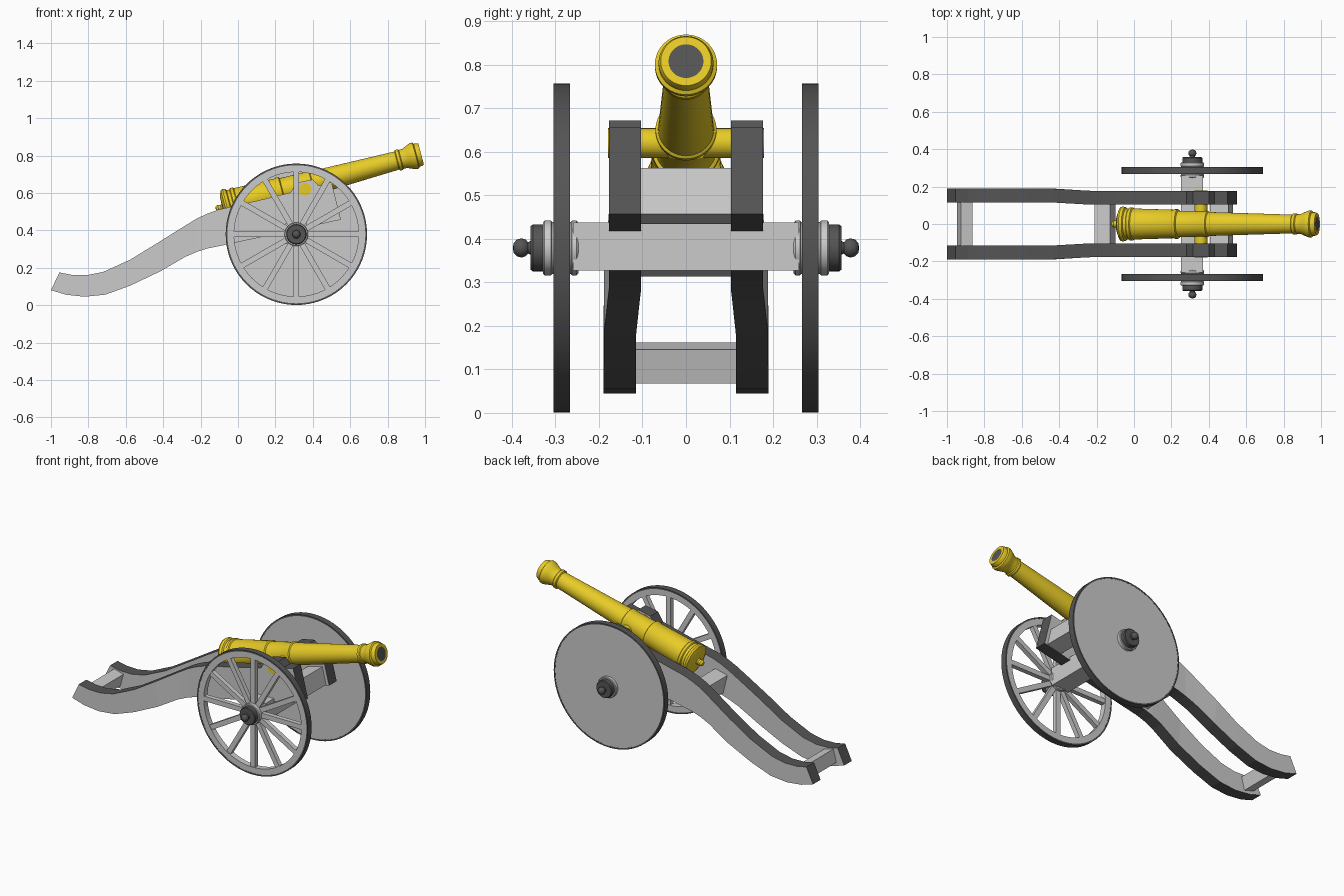
import bpy, bmesh, math
from mathutils import Vector, Matrix

if "Cube" in bpy.data.objects:
    bpy.data.objects.remove(bpy.data.objects["Cube"])


def material(name, col):
    m = bpy.data.materials.new(name)
    m.diffuse_color = (*col, 1)
    m.use_nodes = True
    m.node_tree.nodes["Principled BSDF"].inputs["Base Color"].default_value = m.diffuse_color
    return m


BRASS = material("brass", (0.8, 0.6, 0.02))
IRON = material("iron", (0.09, 0.09, 0.09))


def finish(name, bm, mat=None, smooth=True):
    bmesh.ops.recalc_face_normals(bm, faces=bm.faces)
    me = bpy.data.meshes.new(name)
    bm.to_mesh(me)
    bm.free()
    ob = bpy.data.objects.new(name, me)
    bpy.context.collection.objects.link(ob)
    if mat:
        me.materials.append(mat)
    if smooth:
        bpy.ops.object.select_all(action='DESELECT')
        ob.select_set(True)
        bpy.context.view_layer.objects.active = ob
        bpy.ops.object.shade_smooth_by_angle(angle=math.radians(35))
    return ob


def lathe(name, profile, origin, axis, mat=None, n=48, closed=False):
    """Revolve (radius, distance) points about an axis."""
    bm = bmesh.new()
    rot = Vector(axis).to_track_quat('Z', 'Y').to_matrix().to_4x4()
    mtx = Matrix.Translation(origin) @ rot
    rings = []
    for r, d in profile:
        if r == 0:
            rings.append([bm.verts.new(mtx @ Vector((0, 0, d)))] * n)
        else:
            rings.append([bm.verts.new(mtx @ Vector((r * math.cos(2 * math.pi * i / n),
                                                     r * math.sin(2 * math.pi * i / n), d)))
                          for i in range(n)])
    pairs = list(zip(rings, rings[1:])) + ([(rings[-1], rings[0])] if closed else [])
    for a, b in pairs:
        for i in range(n):
            j = (i + 1) % n
            vs = list(dict.fromkeys((a[i], a[j], b[j], b[i])))
            bm.faces.new(vs)
    return finish(name, bm, mat)


def box(name, centre, size, tilt=0):
    bm = bmesh.new()
    bmesh.ops.create_cube(bm, size=1, matrix=Matrix.Translation(centre)
                          @ Matrix.Rotation(-tilt, 4, 'Y') @ Matrix.Diagonal((*size, 1)))
    return finish(name, bm, smooth=False)


# barrel, turned around its tilted axis from breech knob to muzzle
A = math.radians(15)
AXIS = Vector((math.cos(A), 0, math.sin(A)))
MUZZLE = Vector((0.979, 0, 0.808))
lathe("barrel", [
    (0, -1.137), (0.013, -1.134), (0.02, -1.122), (0.015, -1.108), (0.02, -1.1),
    (0.06, -1.098), (0.078, -1.09), (0.09, -1.085), (0.094, -1.075), (0.09, -1.06),
    (0.082, -1.055), (0.082, -1.04), (0.088, -1.035), (0.088, -1.02), (0.083, -1.015),
    (0.076, -0.79), (0.079, -0.785), (0.079, -0.77), (0.071, -0.765),
    (0.067, -0.625), (0.07, -0.62), (0.07, -0.605), (0.064, -0.6),
    (0.05, -0.135), (0.057, -0.13), (0.057, -0.115), (0.052, -0.11), (0.053, -0.09),
    (0.06, -0.075), (0.068, -0.055), (0.0715, -0.045), (0.0715, -0.03),
    (0.063, -0.025), (0.063, -0.012), (0.058, 0), (0.04, 0)], MUZZLE, AXIS, BRASS)
lathe("bore", [(0.04, 0), (0, 0)], MUZZLE, AXIS, IRON)
lathe("trunnions", [(0, -0.179), (0.034, -0.179), (0.034, 0.179), (0, 0.179)],
      (0.358, 0, 0.62), (0, 1, 0), BRASS, 32)

# carriage cheeks: stations of (top x, top z, bottom x, bottom z)
STATIONS = [
    (-0.955, 0.175, -1.0, 0.08), (-0.89, 0.162, -0.92, 0.056), (-0.81, 0.16, -0.82, 0.045),
    (-0.72, 0.178, -0.71, 0.056), (-0.577, 0.243, -0.577, 0.104),
    (-0.43, 0.333, -0.417, 0.18), (-0.283, 0.425, -0.283, 0.258),
    (-0.22, 0.463, -0.22, 0.285), (-0.165, 0.489, -0.165, 0.303),
    (-0.107, 0.51, -0.08, 0.32), (0.13, 0.565, 0.13, 0.365), (0.28, 0.602, 0.28, 0.398),
    (0.315, 0.655, 0.315, 0.406), (0.40, 0.672, 0.40, 0.424),
    (0.43, 0.64, 0.43, 0.431), (0.50, 0.657, 0.55, 0.457)]


def inner_y(x):
    t = min(max((x + 0.43) / 0.2, 0), 1)
    return 0.115 - 0.012 * t


def cheek_part(name, side, straps):
    bm = bmesh.new()
    rows = []
    for xt, zt, xb, zb in STATIONS:
        yi = inner_y((xt + xb) / 2)
        yo = yi + 0.074
        rows.append([bm.verts.new(p) for p in (
            (xt, side * yi, zt), (xt, side * yo, zt), (xb, side * yo, zb), (xb, side * yi, zb))])
    for a, b in zip(rows, rows[1:]):
        for k in ((0, 2) if straps else (1, 3)):
            m = (k + 1) % 4
            bm.faces.new((a[k], a[m], b[m], b[k]))
    if straps:
        bm.faces.new(rows[0])
        bm.faces.new(rows[-1])
    # orient faces outward explicitly, since each shell is open
    bm.normal_update()
    mid = side * 0.146
    for f in bm.faces:
        c = f.calc_center_median()
        if straps:
            near = min(STATIONS, key=lambda s: abs((s[0] + s[2]) / 2 - c.x))
            out = Vector((0, 0, c.z - (near[1] + near[3]) / 2))
            if len(f.verts) == 4 and abs(f.normal.x) > 0.85:
                out = Vector((c.x, 0, 0))
        else:
            out = Vector((0, c.y - mid, 0))
        if f.normal.dot(out) < 0:
            f.normal_flip()
    me = bpy.data.meshes.new(name)
    bm.to_mesh(me)
    bm.free()
    ob = bpy.data.objects.new(name, me)
    bpy.context.collection.objects.link(ob)
    if straps:
        me.materials.append(IRON)


for side, tag in ((-1, "front"), (1, "back")):
    cheek_part("cheek_" + tag, side, False)
    cheek_part("cheek_straps_" + tag, side, True)

# cross pieces between the cheeks and the axle
TILT = math.radians(13.5)
box("front_transom", (0.468, 0, 0.498), (0.1, 0.21, 0.108), TILT)
box("middle_transom", (-0.155, 0, 0.382), (0.085, 0.21, 0.12), TILT)
box("tail_transom", (-0.905, 0, 0.115), (0.065, 0.235, 0.08), math.radians(-15))
box("axle", (0.31, 0, 0.382), (0.118, 0.52, 0.11))

# wheels: spoked at the front, solid disc at the back
R = 0.378
for side, tag in ((-1, "front"), (1, "back")):
    hub = (0.312, 0, R + 0.001)
    out = (0, side, 0)
    c = Vector((0.312, side * 0.286, R + 0.001))
    lathe("tyre_" + tag, [(0.369, 0.267), (R, 0.267), (R, 0.305), (0.369, 0.305)],
          hub, out, IRON, 72, True)
    if side < 0:
        lathe("rim_front", [(0.333, 0.268), (0.37, 0.268), (0.37, 0.304), (0.333, 0.304)],
              hub, out, None, 72, True)
        bm = bmesh.new()
        for i in range(12):
            m = (Matrix.Translation(c) @ Matrix.Rotation(i * math.pi / 6, 4, 'Y')
                 @ Matrix.Translation((0, 0, 0.19)) @ Matrix.Diagonal((0.03, 0.028, 0.3, 1)))
            bmesh.ops.create_cube(bm, size=1, matrix=m)
        finish("spokes_front", bm, smooth=False)
    else:
        lathe("disc_back", [(0, 0.268), (0.37, 0.268), (0.37, 0.304), (0, 0.304)],
              hub, out, None, 72)
    lathe("hub_" + tag, [(0, 0.247), (0.058, 0.247), (0.063, 0.252), (0.063, 0.262),
                         (0.06, 0.264), (0.06, 0.308), (0.063, 0.31), (0.063, 0.325),
                         (0.06, 0.328), (0, 0.328)], hub, out)
    lathe("hub_cap_" + tag, [(0, 0.326), (0.054, 0.326), (0.054, 0.352), (0.05, 0.357),
                             (0.016, 0.357), (0.013, 0.363), (0.019, 0.368), (0.022, 0.378),
                             (0.019, 0.389), (0.011, 0.396), (0, 0.398)], hub, out, IRON, 32)
